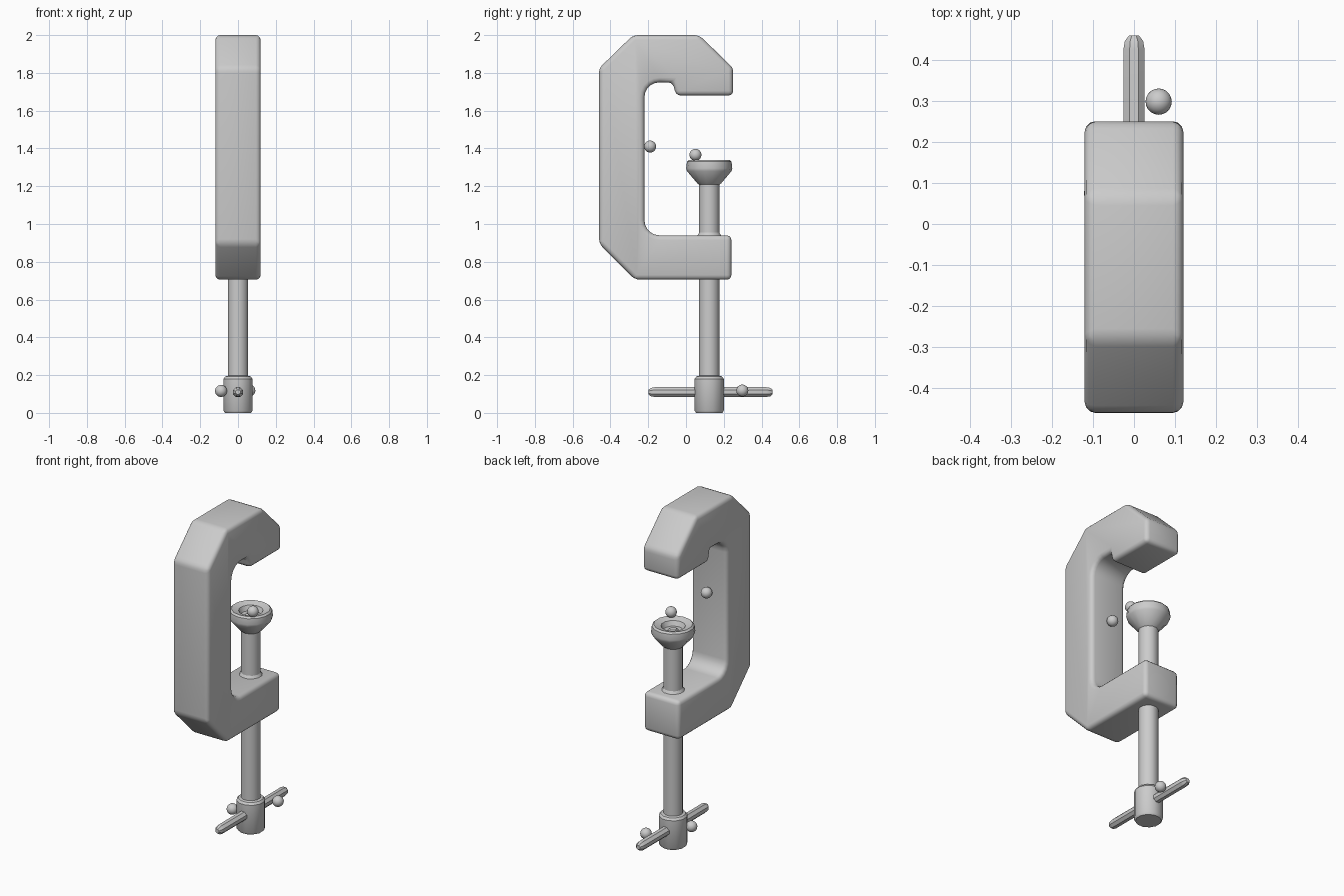
import bpy, bmesh, math
from mathutils import Matrix

if "Cube" in bpy.data.objects:
    bpy.data.objects.remove(bpy.data.objects["Cube"])


def finish(bm, name, angle):
    bmesh.ops.recalc_face_normals(bm, faces=bm.faces)
    me = bpy.data.meshes.new(name)
    bm.to_mesh(me)
    bm.free()
    ob = bpy.data.objects.new(name, me)
    bpy.context.collection.objects.link(ob)
    bpy.ops.object.select_all(action='DESELECT')
    ob.select_set(True)
    bpy.context.view_layer.objects.active = ob
    bpy.ops.object.shade_smooth_by_angle(angle=math.radians(angle))
    return ob


def lathe(name, profile, sides, matrix, angle=35):
    """Revolve (radius, height) points about z; both ends are capped."""
    bm = bmesh.new()
    rings = []
    for r, z in profile:
        rings.append([bm.verts.new((r * math.cos(a), r * math.sin(a), z))
                      for a in (2 * math.pi * (i + 0.5) / sides for i in range(sides))])
    for lo, hi in zip(rings, rings[1:]):
        for i in range(sides):
            j = (i + 1) % sides
            bm.faces.new((lo[i], lo[j], hi[j], hi[i]))
    bm.faces.new(rings[0][::-1])
    bm.faces.new(rings[-1])
    bm.transform(matrix)
    return finish(bm, name, angle)


def arc(cy, cz, r, start, end, n=5):
    angles = [math.radians(start + (end - start) * i / n) for i in range(n + 1)]
    return [(cy + r * math.cos(a), cz + r * math.sin(a)) for a in angles]


# C-shaped frame: side profile extruded across x, with rounded edges
profile = [(-0.46, 0.895), (-0.27, 0.705), (0.24, 0.705), (0.24, 0.94)]
profile += arc(-0.14, 1.02, 0.08, 270, 180)
profile += arc(-0.14, 1.67, 0.08, 180, 90)
profile += [(-0.07, 1.75), (-0.053, 1.68), (0.25, 1.68), (0.25, 1.825),
            (0.07, 2.0), (-0.28, 2.0), (-0.46, 1.825)]
bm = bmesh.new()
base = bm.faces.new([bm.verts.new((-0.12, y, z)) for y, z in profile])
ext = bmesh.ops.extrude_face_region(bm, geom=[base])
bmesh.ops.translate(bm, vec=(0.24, 0, 0),
                    verts=[v for v in ext['geom'] if isinstance(v, bmesh.types.BMVert)])
bmesh.ops.recalc_face_normals(bm, faces=bm.faces)
edges = [e for e in bm.edges if e.calc_face_angle() > math.radians(35)]
bmesh.ops.bevel(bm, geom=edges, offset=0.025, segments=3, profile=0.5,
                affect='EDGES', clamp_overlap=False)
finish(bm, "clamp_frame", 40)

# Screw parts share one vertical axis
axis = Matrix.Translation((0, 0.123, 0))
lathe("screw_shaft", [(0.055, 0.15), (0.055, 1.24)], 12, axis)
lathe("screw_collar", [(0.055, 0.925), (0.064, 0.94), (0.055, 0.955)], 12, axis)
lathe("screw_head", [(0.072, 0.0), (0.08, 0.012), (0.08, 0.18), (0.07, 0.193), (0.05, 0.198)],
      12, axis)
lathe("swivel_pad", [(0.05, 1.205), (0.063, 1.215), (0.118, 1.28), (0.122, 1.295), (0.118, 1.33),
                     (0.108, 1.34), (0.068, 1.328), (0.055, 1.30), (0.03, 1.30), (0.02, 1.31)],
      14, axis)

# Handle bar running through the screw head
bar = Matrix.Translation((0, 0.13, 0.11)) @ Matrix.Rotation(-math.pi / 2, 4, 'X')
half = [(0.028, 0.295), (0.024, 0.316), (0.013, 0.329)]
lathe("handle_bar", [(r, -h) for r, h in half[::-1]] + half, 8, bar, 30)

# Small balls
for i, p in enumerate([(-0.09, 0.075, 0.116), (0.06, 0.298, 0.118),
                       (0.065, 0.05, 1.366), (-0.005, -0.19, 1.41)]):
    bm = bmesh.new()
    bmesh.ops.create_icosphere(bm, subdivisions=3, radius=0.032,
                               matrix=Matrix.Translation(p))
    finish(bm, f"ball_{i + 1}", 40)
